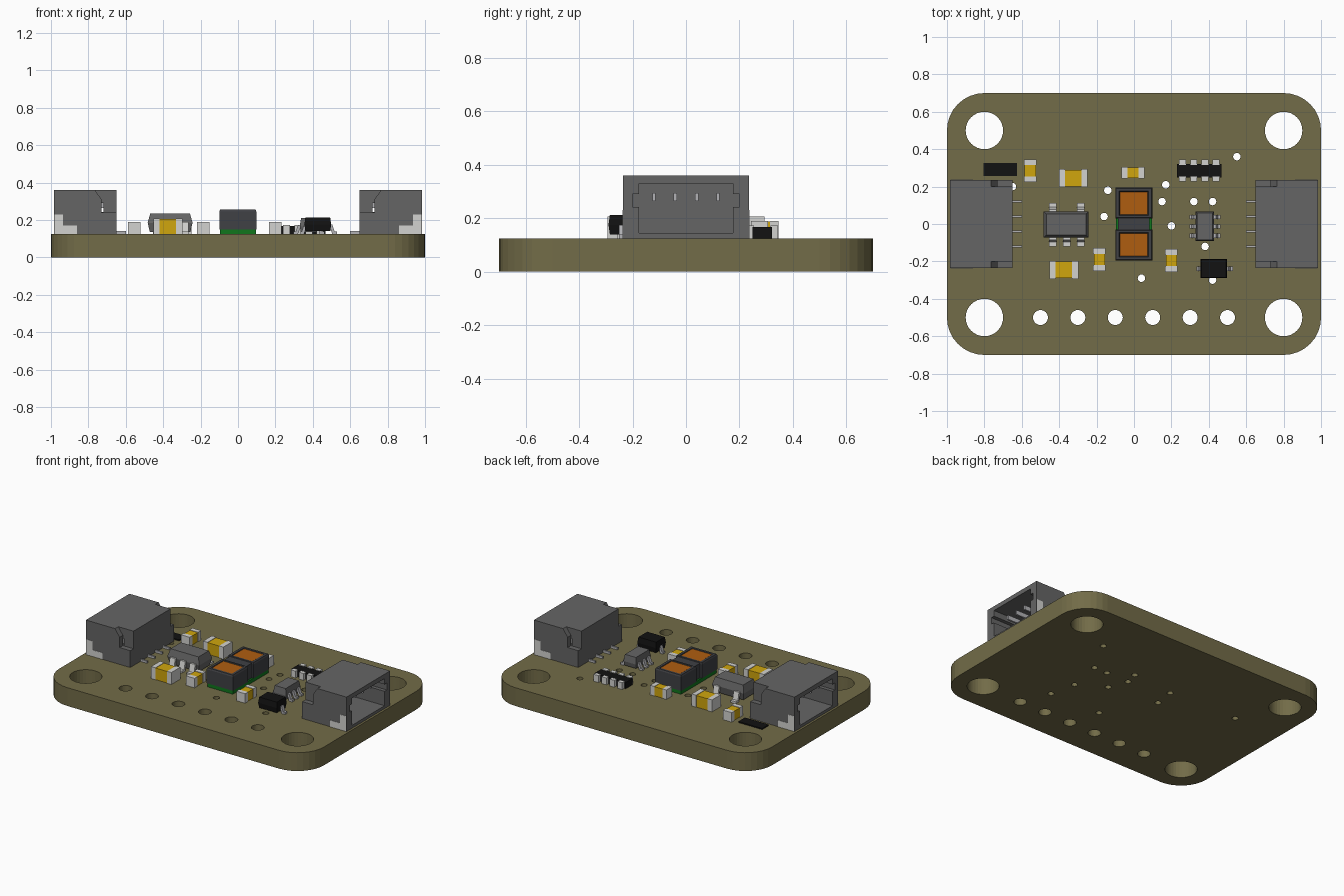
import bpy, bmesh
from math import sin, cos, pi

cube = bpy.data.objects.get("Cube")
if cube:
    bpy.data.objects.remove(cube, do_unlink=True)

TOP = 0.125  # upper surface of the board


def material(name, red, green, blue):
    mat = bpy.data.materials.new(name)
    mat.use_nodes = True
    colour = (red, green, blue, 1)
    mat.diffuse_color = colour
    mat.node_tree.nodes["Principled BSDF"].inputs["Base Color"].default_value = colour
    return mat


BOARD = material("olive board", 0.17, 0.15, 0.065)
SHELL = material("grey plastic", 0.13, 0.13, 0.13)
METAL = material("light metal", 0.65, 0.65, 0.63)
LEAD = material("grey leads", 0.45, 0.45, 0.47)
GOLD = material("gold ceramic", 0.63, 0.38, 0.004)
BLACK = material("black resin", 0.006, 0.006, 0.006)
DARK = material("dark housing", 0.05, 0.052, 0.058)
ORANGE = material("orange window", 0.43, 0.11, 0.005)
GREEN = material("green substrate", 0.005, 0.18, 0.012)


def box(mat, x, y, z, bottom_inset=0, top_inset=0):
    """Two rings of a box, optionally tapered at either end."""
    rings = []
    for height, inset in zip(z, (bottom_inset, top_inset)):
        a, b, c, d = min(x) + inset, max(x) - inset, min(y) + inset, max(y) - inset
        rings.append([(a, c, height), (b, c, height), (b, d, height), (a, d, height)])
    return mat, rings


def prism(mat, outline, span, axis="y"):
    """An outline in the xz (axis y) or yz (axis x) plane, extruded along the axis."""
    place = (lambda u, v, w: (u, w, v)) if axis == "y" else (lambda u, v, w: (w, u, v))
    return mat, [[place(u, v, w) for u, v in outline] for w in span]


def build(name, parts):
    """Join several ring solids into one object."""
    mesh = bpy.data.meshes.new(name)
    bm = bmesh.new()
    used = []
    for mat, rings in parts:
        if mat not in used:
            used.append(mat)
        low, high = [[bm.verts.new(p) for p in ring] for ring in rings]
        n = len(low)
        faces = [bm.faces.new(low[::-1]), bm.faces.new(high)]
        for i in range(n):
            j = (i + 1) % n
            faces.append(bm.faces.new((low[i], low[j], high[j], high[i])))
        for face in faces:
            face.material_index = used.index(mat)
    bmesh.ops.recalc_face_normals(bm, faces=bm.faces)
    bm.to_mesh(mesh)
    bm.free()
    for mat in used:
        mesh.materials.append(mat)
    obj = bpy.data.objects.new(name, mesh)
    bpy.context.collection.objects.link(obj)
    return obj


# Board: rounded outline with mounting holes, header holes and vias
def arc(x, y, radius, start, end, steps):
    return [(x + radius * cos(start + (end - start) * i / steps),
             y + radius * sin(start + (end - start) * i / steps)) for i in range(steps + 1)]


outline = []
for k, (sx, sy) in enumerate(((1, 1), (-1, 1), (-1, -1), (1, -1))):
    outline += arc(0.8 * sx, 0.5 * sy, 0.2, k * pi / 2, (k + 1) * pi / 2, 8)
loops = [outline]
holes = [(sx * 0.8, sy * 0.5, 0.1) for sx in (-1, 1) for sy in (-1, 1)]
holes += [(-0.5 + 0.2 * i, -0.5, 0.04) for i in range(6)]
vias = [(0.55, 0.36), (0.17, 0.21), (-0.14, 0.18), (0.15, 0.12), (0.32, 0.12), (0.42, 0.12),
        (-0.16, 0.04), (0.2, -0.01), (0.38, -0.12), (0.04, -0.29), (0.42, -0.3), (-0.65, 0.2)]
holes += [(x, y, 0.02) for x, y in vias]
loops += [arc(x, y, r, 0, 2 * pi, 32)[:-1] for x, y, r in holes]

curve = bpy.data.curves.new("board_outline", "CURVE")
curve.dimensions = "2D"
curve.fill_mode = "BOTH"
curve.extrude = TOP / 2
for loop in loops:
    spline = curve.splines.new("POLY")
    spline.points.add(len(loop) - 1)
    for point, (x, y) in zip(spline.points, loop):
        point.co = (x, y, 0, 1)
    spline.use_cyclic_u = True
outline_object = bpy.data.objects.new("board_outline", curve)
bpy.context.collection.objects.link(outline_object)
bpy.context.view_layer.update()
graph = bpy.context.evaluated_depsgraph_get()
mesh = bpy.data.meshes.new_from_object(outline_object.evaluated_get(graph))
bpy.data.objects.remove(outline_object, do_unlink=True)
mesh.materials.clear()
mesh.materials.append(BOARD)
for polygon in mesh.polygons:
    polygon.use_smooth = False
board = bpy.data.objects.new("board", mesh)
board.location.z = TOP / 2
bpy.context.collection.objects.link(board)

# Edge connectors: hollow shells opening outwards, with contacts, tails and solder tabs
for name, s in (("left", 1), ("right", -1)):
    inner, outer, roof = 0.65 * s, 0.985 * s, 0.36
    length = (inner, outer)
    side = [(u * s, v) for u, v in ((0.65, TOP), (0.985, TOP), (0.985, roof), (0.765, roof),
                                    (0.73, 0.31), (0.73, 0.24), (0.65, 0.24))]
    tab = [(u * s, v) for u, v in ((0.86, TOP), (0.982, TOP), (0.982, 0.23), (0.935, 0.23),
                                   (0.935, 0.17), (0.86, 0.17))]
    shell = [box(SHELL, length, (-0.2, 0.2), (0.33, roof)),
             box(SHELL, length, (-0.2, 0.2), (TOP, 0.145)),
             box(SHELL, (inner, 0.72 * s), (-0.2, 0.2), (0.145, 0.33))]
    metal = []
    for t in (-1, 1):
        shell.append(prism(SHELL, side, (0.2 * t, 0.235 * t)))
        for z in ((0.145, 0.243), (0.29, 0.33)):
            shell.append(box(SHELL, (0.72 * s, outer), (0.175 * t, 0.2 * t), z))
        metal.append(prism(METAL, tab, (0.215 * t, 0.237 * t)))
    for y in (-0.12, -0.04, 0.04, 0.12):
        metal.append(box(LEAD, (0.7 * s, 0.92 * s), (y - 0.006, y + 0.006), (0.265, 0.295)))
        metal.append(box(LEAD, (0.6 * s, 0.66 * s), (y - 0.006, y + 0.006), (TOP, 0.14)))
    build("connector_shell_" + name, shell)
    build("connector_contacts_" + name, metal)

# Optical sensor: green base, waisted dark housing, two rimmed windows
build("sensor_base", [box(GREEN, (-0.097, 0.095), (-0.192, 0.192), (TOP, 0.15))])
housing = [box(DARK, (-0.085, 0.083), (-0.04, 0.04), (0.15, 0.25))]
windows = []
for s in (-1, 1):
    housing.append(box(DARK, (-0.1, 0.098), (0.03 * s, 0.195 * s), (0.15, 0.245)))
    for y in ((0.03, 0.05), (0.172, 0.195)):
        housing.append(box(DARK, (-0.1, 0.098), [s * v for v in y], (0.245, 0.255), 0, 0.004))
    for x in ((-0.1, -0.075), (0.073, 0.098)):
        housing.append(box(DARK, x, (0.03 * s, 0.195 * s), (0.245, 0.255), 0, 0.004))
    windows.append(box(ORANGE, (-0.075, 0.073), (0.05 * s, 0.172 * s), (0.245, 0.252)))
build("sensor_housing", housing)
build("sensor_windows", windows)


# Chip capacitors: ceramic body between two metal end caps
def capacitor(name, x, y, half_length, half_width, height, cap, along_x):
    def piece(mat, start, end, shrink):
        span, width = (start, end), (-half_width + shrink, half_width - shrink)
        dx, dy = (span, width) if along_x else (width, span)
        return box(mat, [x + v for v in dx], [y + v for v in dy], (TOP, height - shrink))
    build(name, [piece(GOLD, cap - half_length, half_length - cap, 0.003),
                 piece(METAL, -half_length, cap - half_length, 0),
                 piece(METAL, half_length - cap, half_length, 0)])


for i, (x, y) in enumerate(((-0.325, 0.245), (-0.375, -0.245))):
    capacitor("large_capacitor_%d" % i, x, y, 0.077, 0.048, 0.207, 0.033, True)
for i, (x, y) in enumerate(((-0.555, 0.285), (-0.185, -0.19), (0.2, -0.195))):
    capacitor("small_capacitor_%d" % i, x, y, 0.061, 0.033, 0.19, 0.031, False)
capacitor("centre_capacitor", -0.005, 0.275, 0.061, 0.031, 0.19, 0.031, True)


# Gull-wing lead profile, running outwards from a package side
def lead(start, end, centre, half_width, shoulder, axis):
    bend = start + (end - start) * 0.45
    thick = 0.012 if end > start else -0.012
    profile = [(start, shoulder), (bend, shoulder), (bend + thick, TOP + 0.014), (end, TOP + 0.014),
               (end, TOP), (bend, TOP), (bend - thick, shoulder - 0.014), (start, shoulder - 0.014)]
    return prism(LEAD if half_width < 0.015 else METAL, profile,
                 (centre - half_width, centre + half_width), axis)


# Regulator with two leads behind and three in front
build("regulator_body", [box(SHELL, (-0.483, -0.243), (-0.073, 0.067), (0.135, 0.185), 0.012),
                         box(SHELL, (-0.483, -0.243), (-0.073, 0.067), (0.185, 0.235), 0, 0.014)])
build("regulator_leads",
      [lead(0.05, 0.112, x, 0.02, 0.19, "x") for x in (-0.435, -0.285)]
      + [lead(-0.055, -0.12, x, 0.02, 0.19, "x") for x in (-0.435, -0.36, -0.285)])

# Small transistor package with three leads on each side
build("transistor_body", [box(SHELL, (0.33, 0.427), (-0.092, 0.066), (0.135, 0.165), 0.006),
                          box(SHELL, (0.33, 0.427), (-0.092, 0.066), (0.165, 0.21), 0, 0.007)])
build("transistor_leads", [lead(start, end, y, 0.011, 0.172, "y") for y in (-0.063, -0.013, 0.037)
                           for start, end in ((0.34, 0.297), (0.417, 0.462))])

# Resistor network with four terminals on each long side
network = [box(BLACK, (0.23, 0.467), (0.248, 0.322), (TOP, 0.168))]
for i in range(4):
    x = 0.259 + i * 0.06
    network.append(box(METAL, (x - 0.018, x + 0.018), (0.226, 0.254), (TOP, 0.172)))
    network.append(box(METAL, (x - 0.018, x + 0.018), (0.316, 0.344), (TOP, 0.172)))
build("resistor_network", network)

# Diode with a lead at each end, and a flat marker chip
build("diode_body", [box(BLACK, (0.355, 0.498), (-0.29, -0.186), (0.14, 0.175), 0.005),
                     box(BLACK, (0.355, 0.498), (-0.29, -0.186), (0.175, 0.213), 0, 0.005)])
build("diode_leads", [lead(start, end, -0.238, 0.012, 0.175, "y")
                      for start, end in ((0.37, 0.333), (0.483, 0.53))])
build("flat_chip", [box(BLACK, (-0.805, -0.625), (0.257, 0.327), (TOP, 0.133))])
